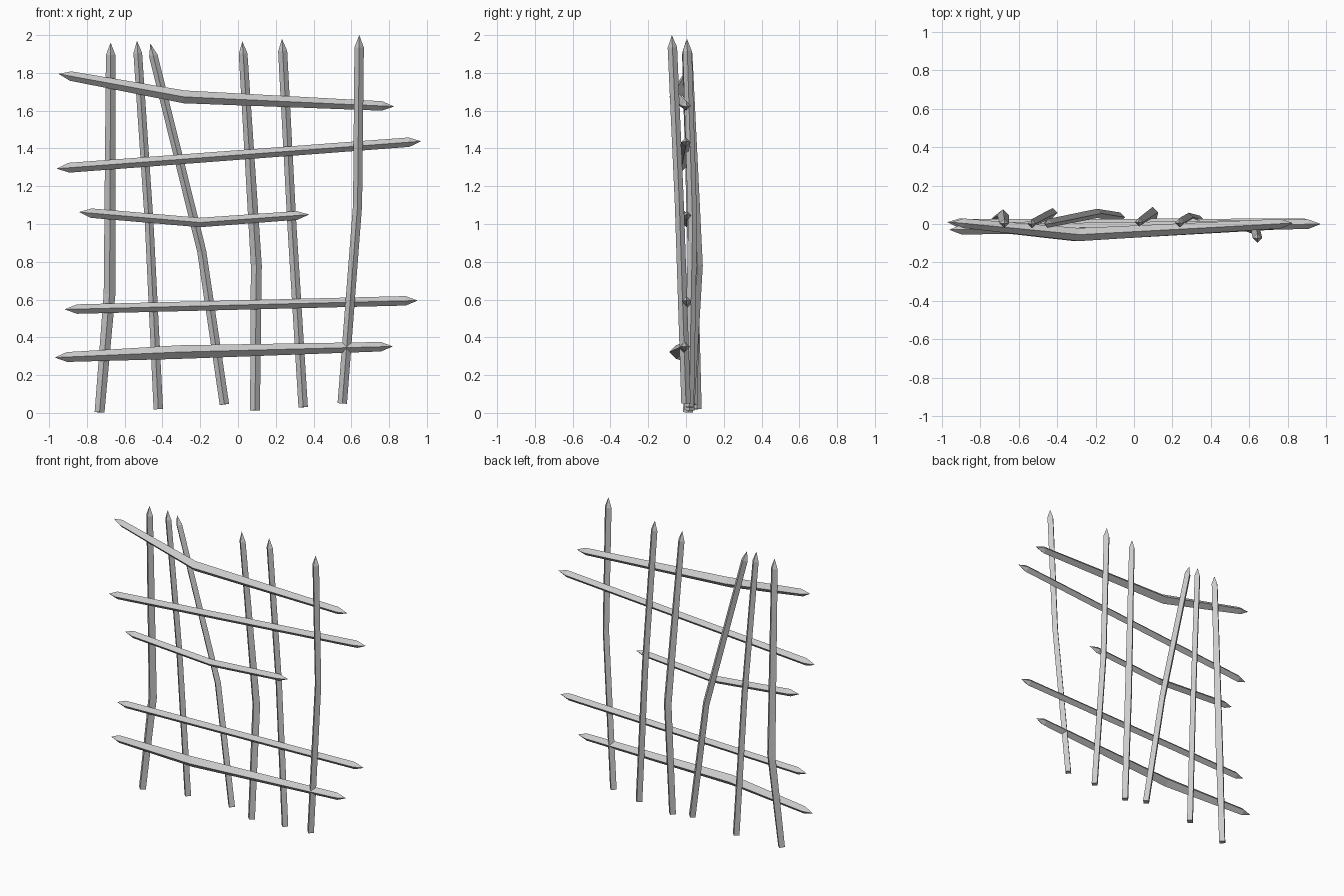
import bpy, bmesh
from mathutils import Vector

if "Cube" in bpy.data.objects:
    bpy.data.objects.remove(bpy.data.objects["Cube"])


def stick(name, points, radii, across, sharp_start):
    """Four-sided diamond bar along points, sharpened at the end(s)."""
    pts = [Vector(p) for p in points]
    radii = list(radii)
    tip = 0.065
    end_dir = (pts[-1] - pts[-2]).normalized()
    start_dir = (pts[1] - pts[0]).normalized()
    end_tip, start_tip = pts[-1].copy(), pts[0].copy()
    pts[-1] = pts[-1] - end_dir * tip
    if sharp_start:
        pts[0] = pts[0] + start_dir * tip

    bm = bmesh.new()
    rings = []
    for i, (p, r) in enumerate(zip(pts, radii)):
        a = pts[max(i - 1, 0)]
        b = pts[min(i + 1, len(pts) - 1)]
        t = (b - a).normalized()
        u = Vector(across)
        u = (u - t * u.dot(t)).normalized()
        v = t.cross(u)
        rings.append([bm.verts.new(p + d * r) for d in (u, v, -u, -v)])
    for lo, hi in zip(rings, rings[1:]):
        for k in range(4):
            j = (k + 1) % 4
            bm.faces.new((lo[k], lo[j], hi[j], hi[k]))

    def point(ring, co):
        apex = bm.verts.new(co)
        for k in range(4):
            bm.faces.new((ring[k], ring[(k + 1) % 4], apex))

    point(rings[-1], end_tip)
    if sharp_start:
        point(rings[0], start_tip)
    else:
        bm.faces.new(rings[0])
    bmesh.ops.recalc_face_normals(bm, faces=bm.faces)
    mesh = bpy.data.meshes.new(name)
    bm.to_mesh(mesh)
    bm.free()
    bpy.context.collection.objects.link(bpy.data.objects.new(name, mesh))


# Upright stakes: path bottom to top, radii
stakes = [
    ([(-.733, .01, .003), (-.68, .046, .63), (-.674, .002, 1.96)], (.026, .031, .025)),
    ([(-.422, .058, .02), (-.47, .035, 1.0), (-.535, 0, 1.97)], (.025, .023, .023)),
    ([(-.072, .035, .045), (-.192, .055, .855), (-.464, 0, 1.955)], (.025, .024, .023)),
    ([(.09, .018, .013), (.097, .06, .78), (.023, .008, 1.967)], (.026, .029, .023)),
    ([(.345, .017, .03), (.285, .035, 1.0), (.233, .005, 1.98)], (.025, .024, .024)),
    ([(.552, 0, .05), (.633, -.035, 1.1), (.642, -.075, 2.0)], (.025, .024, .025)),
]
for n, (path, radii) in enumerate(stakes, 1):
    stick(f"upright_stake_{n}", path, radii, (1, 0, 0), False)

# Cross rails: path left to right, radii
rails = [
    ([(-.95, .01, 1.795), (-.285, -.055, 1.673), (.827, .005, 1.622)], (.025, .034, .025)),
    ([(-.96, -.03, 1.293), (.97, 0, 1.438)], (.026, .025)),
    ([(-.842, -.025, 1.063), (-.202, .002, 1.008), (.377, .005, 1.05)], (.025, .025, .023)),
    ([(-.918, 0, .548), (.952, .003, .595)], (.025, .025)),
    ([(-.97, .01, .293), (-.31, -.053, .322), (.821, 0, .352)], (.026, .036, .025)),
]
for n, (path, radii) in enumerate(rails, 1):
    stick(f"cross_rail_{n}", path, radii, (0, 0, 1), True)
